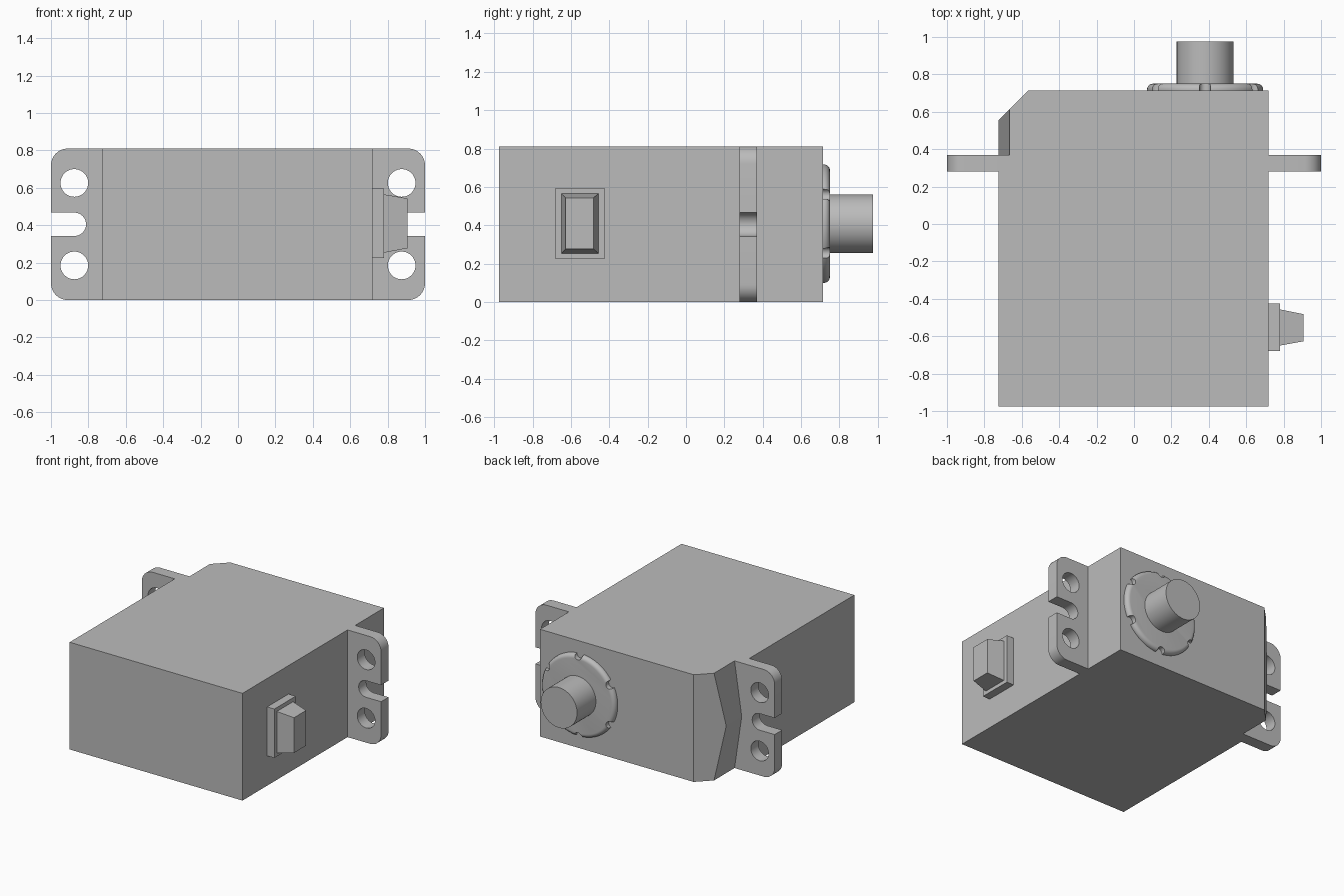
import bpy, bmesh
from math import sin, cos, pi, radians
from mathutils import Matrix

cube = bpy.data.objects.get("Cube")
if cube:
    bpy.data.objects.remove(cube, do_unlink=True)

HEIGHT, MID = 0.81, 0.405

grey = bpy.data.materials.new("plain_grey")
grey.use_nodes = True
colour = (0.5, 0.5, 0.5, 1)
grey.diffuse_color = colour
grey.node_tree.nodes["Principled BSDF"].inputs["Base Color"].default_value = colour


def add_object(name, data):
    ob = bpy.data.objects.new(name, data)
    bpy.context.collection.objects.link(ob)
    data.materials.append(grey)
    return ob


def activate(ob):
    bpy.ops.object.select_all(action='DESELECT')
    ob.select_set(True)
    bpy.context.view_layer.objects.active = ob


def smooth(ob):
    activate(ob)
    bpy.ops.object.shade_smooth_by_angle(angle=radians(35))


def loft(name, rings):
    """Skin closed rings of points and cap both ends."""
    bm = bmesh.new()
    loops = [[bm.verts.new(p) for p in ring] for ring in rings]
    for a, b in zip(loops, loops[1:]):
        for i in range(len(a)):
            j = (i + 1) % len(a)
            bm.faces.new((a[i], a[j], b[j], b[i]))
    bm.faces.new(loops[0])
    bm.faces.new(loops[-1])
    bmesh.ops.remove_doubles(bm, verts=bm.verts, dist=0.0001)
    bmesh.ops.recalc_face_normals(bm, faces=bm.faces)
    me = bpy.data.meshes.new(name)
    bm.to_mesh(me)
    bm.free()
    return add_object(name, me)


def arc(cx, cz, r, start, end, steps):
    return [(cx + r * cos(radians(start + (end - start) * i / steps)),
             cz + r * sin(radians(start + (end - start) * i / steps)))
            for i in range(steps + 1)]


# Body with a chamfered corner and a shallow ridge beside the tab
def body_ring(z, ridge_x):
    outline = [(-0.725, -0.975), (0.72, -0.975), (0.72, 0.715), (-0.565, 0.715),
               (ridge_x, ridge_x + 1.28), (ridge_x, 0.37), (-0.725, 0.37)]
    return [(x, y, z) for x, y in outline]


loft("body", [body_ring(0, -0.665), body_ring(MID, -0.725), body_ring(HEIGHT, -0.665)])


# Mounting tabs: rounded corners, open slot and two screw holes
def mounting_tab(name, side, root):
    r = 0.09
    outline = [(root, 0)] + arc(1 - r, r, r, -90, 0, 8)
    outline += [(1, MID - 0.0625)] + arc(0.875, MID, 0.0625, 270, 90, 16) + [(1, MID + 0.0625)]
    outline += arc(1 - r, HEIGHT - r, r, 0, 90, 8) + [(root, HEIGHT)]
    holes = [arc(0.875, z, 0.074, 0, 360, 40)[:-1] for z in (0.185, 0.626)]
    cu = bpy.data.curves.new(name, 'CURVE')
    cu.dimensions = '2D'
    cu.fill_mode = 'BOTH'
    cu.extrude = 0.045
    for pts in [outline] + holes:
        sp = cu.splines.new('POLY')
        sp.points.add(len(pts) - 1)
        for p, (x, z) in zip(sp.points, pts):
            p.co = (side * x, z, 0, 1)
        sp.use_cyclic_u = True
    ob = add_object(name, cu)
    ob.matrix_world = Matrix.Translation((0, 0.325, 0)) @ Matrix.Rotation(pi / 2, 4, 'X')
    activate(ob)
    bpy.ops.object.convert(target='MESH')
    ob = bpy.context.object
    bm = bmesh.new()
    bm.from_mesh(ob.data)
    bmesh.ops.remove_doubles(bm, verts=bm.verts, dist=0.0001)
    bmesh.ops.recalc_face_normals(bm, faces=bm.faces)
    bm.to_mesh(ob.data)
    bm.free()
    smooth(ob)


mounting_tab("left_mounting_tab", 1, 0.72)
mounting_tab("right_mounting_tab", -1, 0.725)


# Output shaft and collar, turned about the y direction
def turned(name, profile, cx=0.38, cz=0.408, steps=64):
    rings = [[(x, y, z) for x, z in arc(cx, cz, r, 0, 360, steps)[:-1]] for r, y in profile]
    return loft(name, rings)


smooth(turned("output_shaft", [(0.152, 0.715), (0.152, 0.975)]))

fillet = [(0.28 + 0.03 * cos(a * pi / 12), 0.72 + 0.03 * sin(a * pi / 12)) for a in range(7)]
collar = turned("shaft_collar", [(0.31, 0.715)] + fillet, steps=96)

# Six half-round notches around the collar rim
for i in range(6):
    a = radians(30 + 60 * i)
    cutter = turned("notch_cutter", [(0.03, 0.68), (0.03, 0.8)],
                    0.38 + 0.305 * cos(a), 0.408 + 0.305 * sin(a), 20)
    cutter.hide_render = True
    activate(collar)
    mod = collar.modifiers.new("notch", 'BOOLEAN')
    mod.operation = 'DIFFERENCE'
    mod.solver = 'EXACT'
    mod.object = cutter
    bpy.ops.object.modifier_apply(modifier=mod.name)
    bpy.data.objects.remove(cutter, do_unlink=True)
smooth(collar)


# Cable outlet: flat plate and tapered block on the left side
def side_ring(x, y0, y1, z0, z1):
    return [(x, y0, z0), (x, y1, z0), (x, y1, z1), (x, y0, z1)]


loft("cable_plate", [side_ring(x, -0.68, -0.425, 0.225, 0.595) for x in (0.72, 0.78)])
loft("cable_block", [side_ring(0.78, -0.65, -0.457, 0.253, 0.565),
                     side_ring(0.907, -0.627, -0.482, 0.277, 0.543)])
